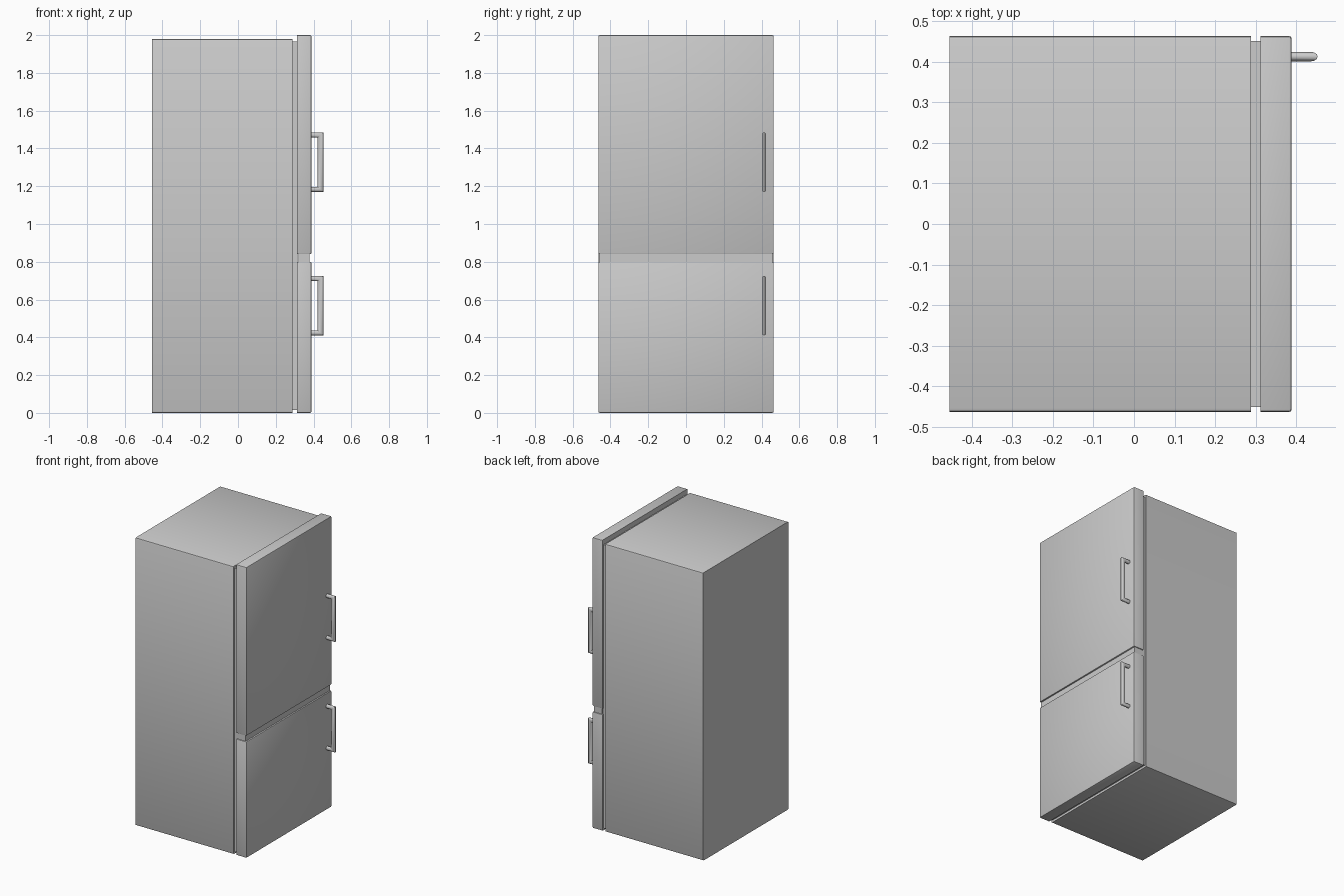
import bpy, bmesh, math
from mathutils import Vector

if "Cube" in bpy.data.objects:
    bpy.data.objects.remove(bpy.data.objects["Cube"])


def finish(bm, name):
    bmesh.ops.recalc_face_normals(bm, faces=bm.faces)
    me = bpy.data.meshes.new(name)
    bm.to_mesh(me)
    bm.free()
    ob = bpy.data.objects.new(name, me)
    bpy.context.collection.objects.link(ob)
    return ob


def box(name, x, y, z, bevel=0.0, front=False):
    """Box from ranges; bevels the edges along x and optionally the +x face rim."""
    bm = bmesh.new()
    bmesh.ops.create_cube(bm, size=1)
    for v in bm.verts:
        v.co = Vector([r[0] if c < 0 else r[1] for c, r in zip(v.co, (x, y, z))])
    if bevel:
        def chosen(e):
            a, b = (v.co.x for v in e.verts)
            return abs(a - b) > 1e-4 or (front and a > x[1] - 1e-4)
        bmesh.ops.bevel(bm, geom=[e for e in bm.edges if chosen(e)], offset=bevel,
                        segments=2, profile=0.5, affect='EDGES')
    return finish(bm, name)


def handle(name, z0, z1, y=0.413, sides=12):
    """Bracket handle: elliptical rod swept along a mitred U path."""
    rx, ry, rz = 0.0155, 0.0115, 0.0135
    xi, xo = 0.385, 0.453 - rx
    bm = bmesh.new()
    rings = []
    # (x, z, x spread, z spread) at door, corner, corner, door
    for px, pz, sx, sz in ((xi, z0 + rz, 0, -rz), (xo, z0 + rz, rx, -rz),
                           (xo, z1 - rz, rx, rz), (xi, z1 - rz, 0, rz)):
        ring = []
        for i in range(sides):
            a = 2 * math.pi * i / sides
            ring.append(bm.verts.new((px + sx * math.cos(a), y + ry * math.sin(a),
                                      pz + sz * math.cos(a))))
        rings.append(ring)
    for r, s in zip(rings, rings[1:]):
        for i in range(sides):
            j = (i + 1) % sides
            bm.faces.new((r[i], r[j], s[j], s[i]))
    bm.faces.new(rings[0])
    bm.faces.new(rings[-1])
    return finish(bm, name)


W = 0.464
# Cabinet and the recessed seal behind the doors
box("cabinet", (-0.455, 0.289), (-W, W), (0, 1.98), 0.009)
box("door_seal", (0.285, 0.315), (-0.452, 0.452), (0.015, 1.965))

# Doors and the recessed strip between them
box("upper_door", (0.312, 0.389), (-W, W), (0.84, 2.0), 0.007, True)
box("lower_door", (0.312, 0.389), (-W, W), (0, 0.80), 0.007, True)
box("divider_strip", (0.319, 0.379), (-0.458, 0.458), (0.79, 0.85))

# Handles
handle("upper_handle", 1.17, 1.485)
handle("lower_handle", 0.41, 0.725)

# Smooth rounded edges, keep corners crisp
for ob in bpy.context.collection.objects:
    ob.select_set(True)
    bpy.context.view_layer.objects.active = ob
bpy.ops.object.shade_smooth_by_angle(angle=math.radians(35))
